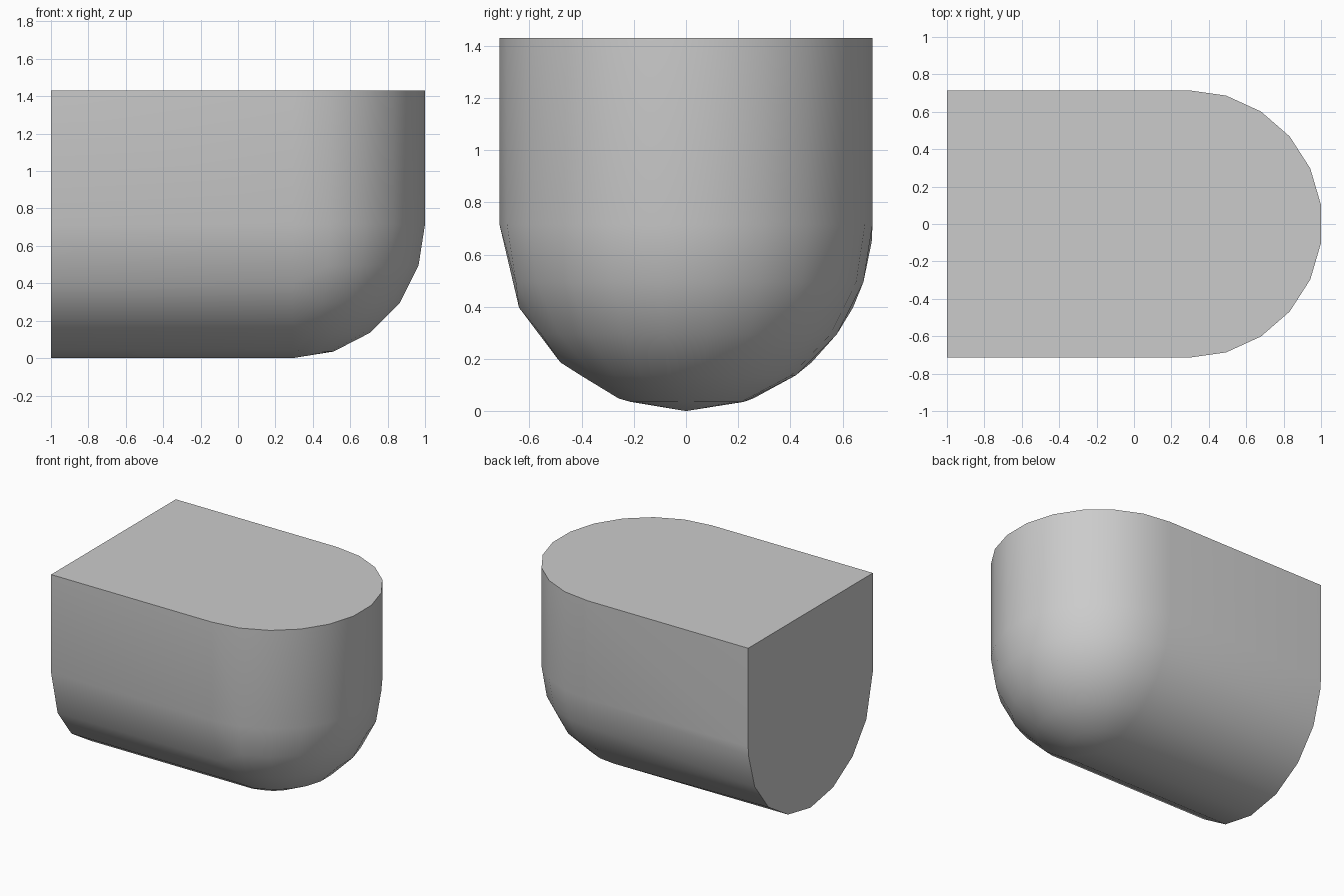
import bpy, bmesh, math

if "Cube" in bpy.data.objects:
    bpy.data.objects.remove(bpy.data.objects["Cube"])

R, CX, H = 0.715, 0.292, 1.43
STEP = math.pi / 11          # plan outline: 11 sides round the nose
LAT = math.pi / 10           # five bands in the rounded underside

bm = bmesh.new()


def vert(x, y, z):
    return bm.verts.new((x, y, z))


def zipper(a, b):
    """Join two vertex strips running from the side down to the keel."""
    i = j = 0
    while i < len(a) - 1 or j < len(b) - 1:
        step_a = j == len(b) - 1 or (i < len(a) - 1 and a[i + 1].co.z >= b[j + 1].co.z)
        tri = [a[i], b[j], a[i + 1] if step_a else b[j + 1]]
        if step_a:
            i += 1
        else:
            j += 1
        if len(set(tri)) == 3:
            bm.faces.new(tri)


def side_profile(x, sign, angles):
    """Strip of a 17-sided trough from mid height down towards the keel."""
    return [vert(x, sign * R, R)] + [
        vert(x, sign * R * math.cos(t), R - R * math.sin(t)) for t in angles]


SEG = 2 * math.pi / 17
deep = [math.pi / 2 - SEG * k for k in (3, 2, 1)]
full = [math.pi / 2 - SEG * 4] + deep

# Keel ends and the strips of the flat end and the seam
keel_end, keel_nose = vert(-1, 0, 0), vert(CX, 0, 0)
front_end = side_profile(-1, -1, deep) + [keel_end]
front_seam = side_profile(CX, -1, deep) + [keel_nose]
back_end = side_profile(-1, 1, full) + [keel_end]

# Rounded nose: meridians from the back side round to near the front side
meridians = []
for k in range(11):
    a = math.pi / 2 - k * STEP
    strip = [vert(CX + R * math.cos(p) * math.cos(a), R * math.cos(p) * math.sin(a),
                  R - R * math.sin(p)) for p in (LAT * n for n in range(5))]
    meridians.append(strip + [keel_nose])
for a, b in zip(meridians, meridians[1:]):
    zipper(a, b)
zipper(meridians[-1], front_seam)

# Long rounded underside
zipper(back_end, meridians[0])
for i in range(len(front_end) - 1):
    bm.faces.new([front_end[i], front_seam[i], front_seam[i + 1], front_end[i + 1]])

# Upright walls, flat top and flat end
rim = [back_end[0]] + [m[0] for m in meridians] + [front_seam[0], front_end[0]]
top = [vert(v.co.x, v.co.y, H) for v in rim]
for i in range(len(rim) - 1):
    bm.faces.new([rim[i], rim[i + 1], top[i + 1], top[i]])
bm.faces.new(top)
bm.faces.new([top[0]] + back_end + front_end[-2::-1] + [top[-1]])

bmesh.ops.recalc_face_normals(bm, faces=bm.faces)
mesh = bpy.data.meshes.new("rounded_block")
bm.to_mesh(mesh)
bm.free()
block = bpy.data.objects.new("rounded_block", mesh)
bpy.context.collection.objects.link(block)

grey = bpy.data.materials.new("light_grey")
grey.diffuse_color = (0.6, 0.6, 0.6, 1)
grey.use_nodes = True
grey.node_tree.nodes["Principled BSDF"].inputs["Base Color"].default_value = grey.diffuse_color
mesh.materials.append(grey)

bpy.context.view_layer.objects.active = block
block.select_set(True)
bpy.ops.object.shade_smooth_by_angle(angle=math.radians(40))
